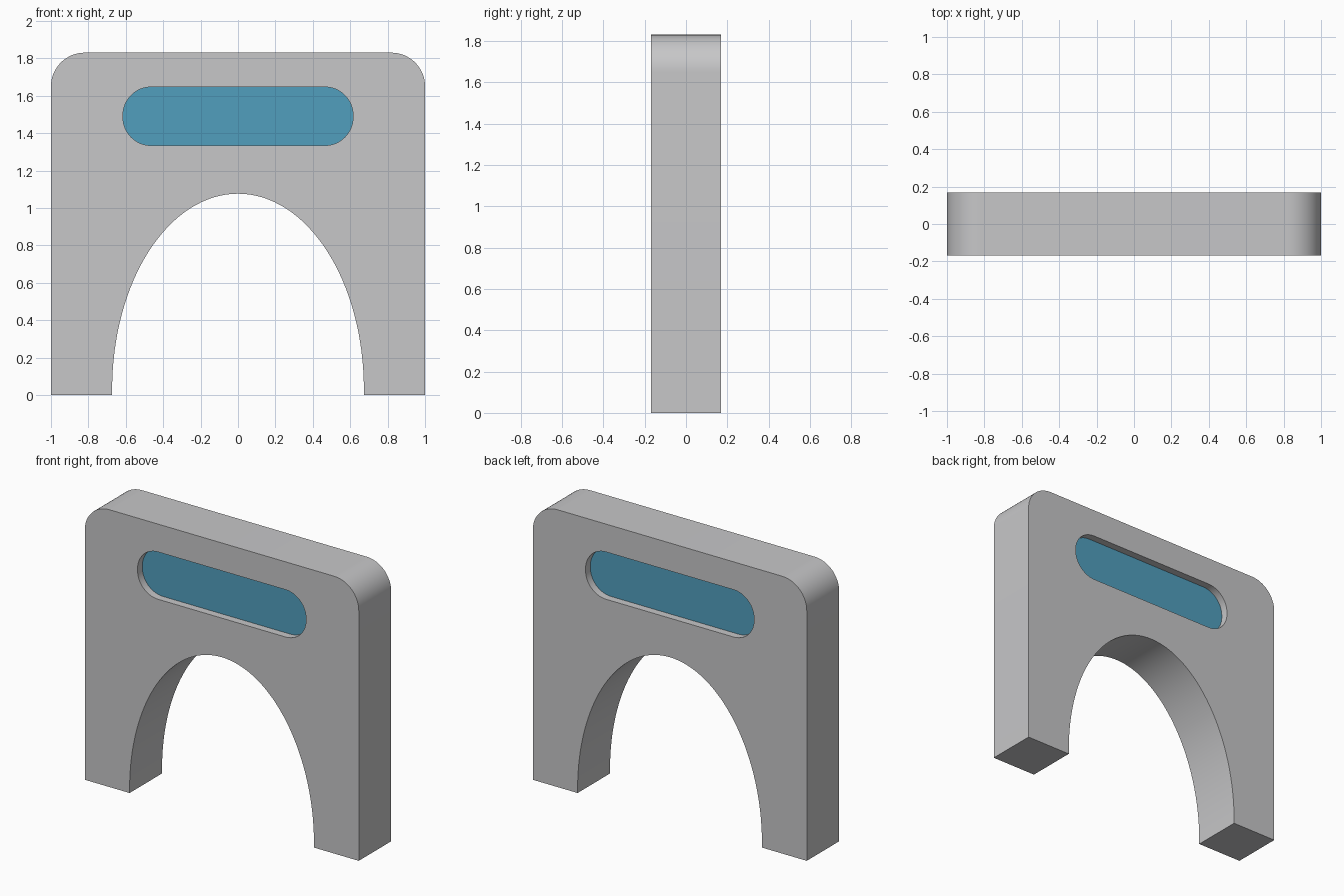
import bpy, bmesh, math

if "Cube" in bpy.data.objects:
    bpy.data.objects.remove(bpy.data.objects["Cube"])

HALF_DEPTH = 0.169


def material(name, rgb):
    m = bpy.data.materials.new(name)
    m.diffuse_color = (*rgb, 1)
    m.use_nodes = True
    m.node_tree.nodes["Principled BSDF"].inputs["Base Color"].default_value = m.diffuse_color
    return m


def arc(cx, cz, rx, rz, a0, a1, n):
    """Points on an elliptical arc in the XZ plane, angles in degrees."""
    pts = []
    for i in range(n + 1):
        a = math.radians(a0 + (a1 - a0) * i / n)
        pts.append((cx + rx * math.cos(a), cz + rz * math.sin(a)))
    return pts


def slot_profile(hw, z0, z1, r):
    pts = arc(hw - r, z0 + r, r, r, -90, 0, 16)
    pts += arc(hw - r, z1 - r, r, r, 0, 90, 16)
    pts += arc(-hw + r, z1 - r, r, r, 90, 180, 16)
    pts += arc(-hw + r, z0 + r, r, r, 180, 270, 16)
    return pts


def prism(name, pts, half, mat):
    """Extrude an XZ profile symmetrically along Y."""
    bm = bmesh.new()
    face = bm.faces.new([bm.verts.new((x, -half, z)) for x, z in pts])
    ext = bmesh.ops.extrude_face_region(bm, geom=[face], use_keep_orig=True)
    verts = [v for v in ext["geom"] if isinstance(v, bmesh.types.BMVert)]
    bmesh.ops.translate(bm, verts=verts, vec=(0, 2 * half, 0))
    bmesh.ops.recalc_face_normals(bm, faces=bm.faces[:])
    me = bpy.data.meshes.new(name)
    bm.to_mesh(me)
    bm.free()
    me.materials.append(mat)
    ob = bpy.data.objects.new(name, me)
    bpy.context.collection.objects.link(ob)
    return ob


def smooth(ob):
    bpy.ops.object.select_all(action='DESELECT')
    ob.select_set(True)
    bpy.context.view_layer.objects.active = ob
    bpy.ops.object.shade_smooth_by_angle(angle=math.radians(30))


grey = material("light grey", (0.57, 0.57, 0.58))
blue = material("window blue", (0.083, 0.345, 0.515))

# Arched body: rounded top corners and an elliptical opening below
R, TOP = 0.18, 1.83
outline = [(0.673, 0), (1, 0)]
outline += arc(1 - R, TOP - R, R, R, 0, 90, 16)
outline += arc(-1 + R, TOP - R, R, R, 90, 180, 16)
outline += [(-1, 0), (-0.673, 0)]
outline += arc(0, 0.03, 0.673, 1.046, 180, 0, 64)
body = prism("arched_body", outline, HALF_DEPTH, grey)

# Slot cut right through the body
cutter = prism("slot_cutter", slot_profile(0.615, 1.334, 1.646, 0.15), 0.4, grey)
cutter.hide_render = True
cut = body.modifiers.new("slot", 'BOOLEAN')
cut.operation = 'DIFFERENCE'
cut.solver = 'EXACT'
cut.object = cutter
bpy.context.view_layer.objects.active = body
bpy.ops.object.modifier_apply(modifier=cut.name)
bpy.data.objects.remove(cutter)
smooth(body)

# Blue panel filling the slot, recessed on both faces
panel = prism("slot_panel", slot_profile(0.615, 1.334, 1.646, 0.15),
              HALF_DEPTH - 0.05, blue)
smooth(panel)
